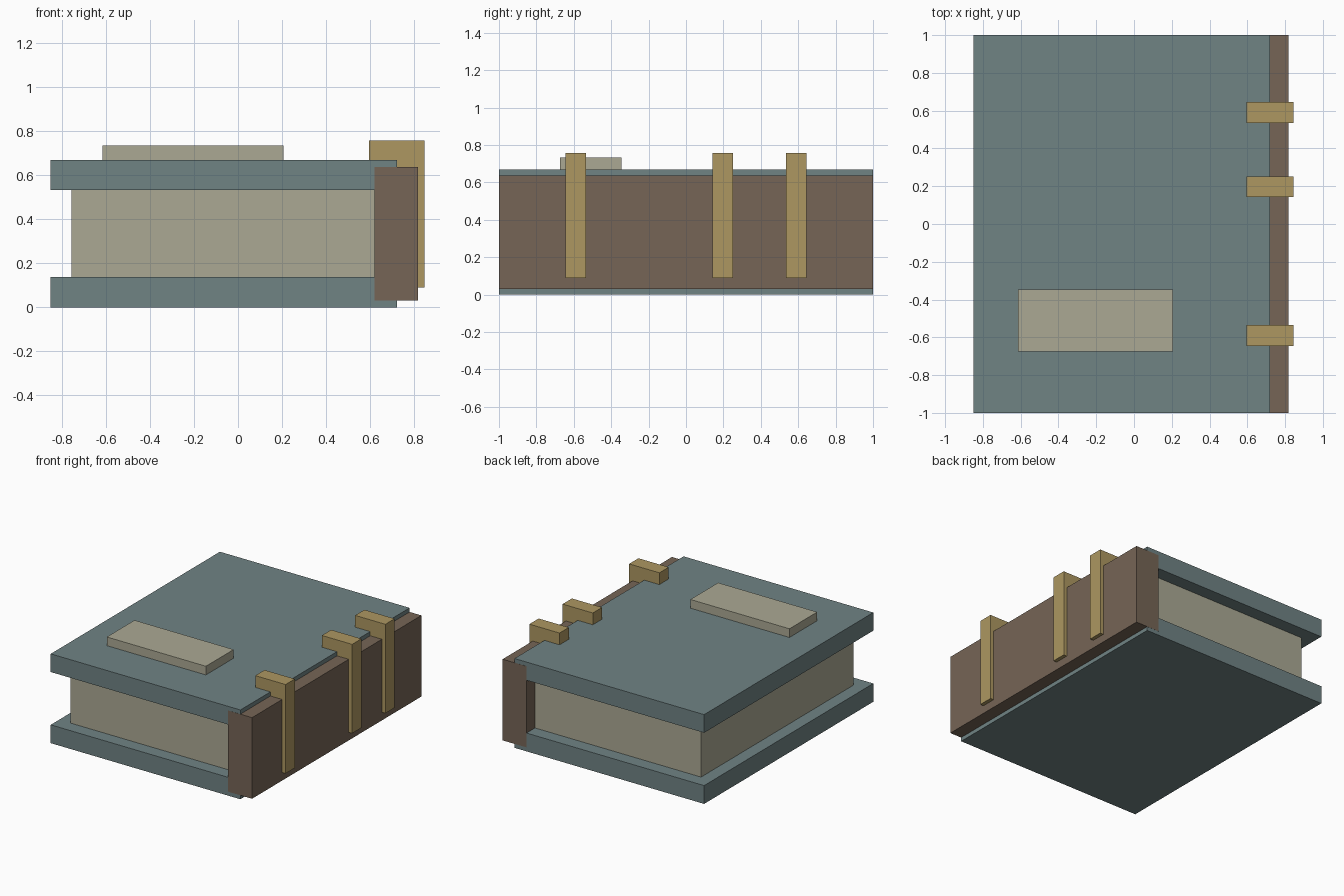
import bpy
import bmesh
from mathutils import Matrix, Vector

cube = bpy.data.objects.get("Cube")
if cube:
    bpy.data.objects.remove(cube, do_unlink=True)


def material(name, rgb):
    mat = bpy.data.materials.new(name)
    mat.use_nodes = True
    color = (*rgb, 1)
    mat.diffuse_color = color
    mat.node_tree.nodes["Principled BSDF"].inputs["Base Color"].default_value = color
    return mat


def boxes(name, mat, *extents):
    """One object made of boxes, each given as x, y and z ranges."""
    bm = bmesh.new()
    for ranges in extents:
        low, high = (Vector(corner) for corner in zip(*ranges))
        place = Matrix.Translation((low + high) / 2) @ Matrix.Diagonal((*(high - low), 1))
        bmesh.ops.create_cube(bm, size=1, matrix=place)
    mesh = bpy.data.meshes.new(name)
    bm.to_mesh(mesh)
    bm.free()
    mesh.materials.append(mat)
    obj = bpy.data.objects.new(name, mesh)
    bpy.context.collection.objects.link(obj)
    return obj


teal = material("grey teal cover", (0.162, 0.227, 0.231))
brown = material("brown leather", (0.181, 0.130, 0.093))
cream = material("aged paper", (0.407, 0.397, 0.296))
gold = material("dull gold", (0.418, 0.310, 0.120))

# Covers
cover_x, cover_y = (-0.85, 0.72), (-1, 1)
boxes("bottom_cover", teal, (cover_x, cover_y, (0, 0.137)))
boxes("top_cover", teal, (cover_x, cover_y, (0.532, 0.668)))

# Page block and spine
boxes("pages", cream, ((-0.755, 0.64), (-0.9, 0.9), (0.137, 0.532)))
boxes("spine", brown, ((0.62, 0.817), (-1.001, 1.001), (0.03, 0.637)))

# Raised title plate on the top cover
boxes("title_plate", cream, ((-0.614, 0.206), (-0.674, -0.346), (0.66, 0.733)))

# Hooked bands over the spine
for label, y in (("front", -0.59), ("middle", 0.197), ("back", 0.59)):
    width = (y - 0.055, y + 0.055)
    boxes(label + "_band", gold,
          ((0.595, 0.845), width, (0.62, 0.756)),
          ((0.79, 0.845), width, (0.09, 0.62)))
